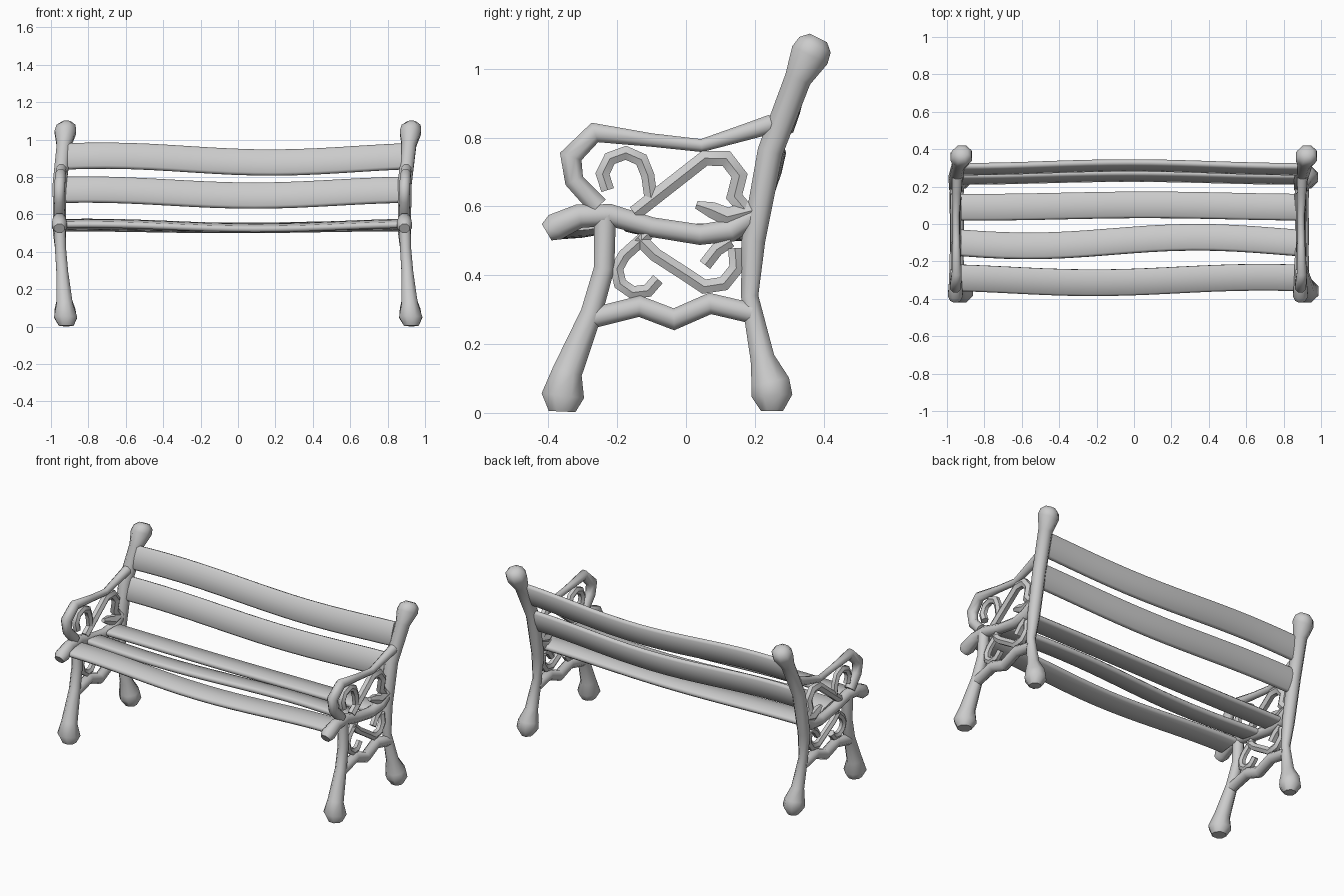
import bpy, bmesh, math
from mathutils import Vector

cube = bpy.data.objects.get("Cube")
if cube:
    bpy.data.objects.remove(cube, do_unlink=True)

grey = bpy.data.materials.new("plain_grey")
grey.use_nodes = True
GREY = (0.6, 0.6, 0.6, 1)
grey.diffuse_color = GREY
grey.node_tree.nodes["Principled BSDF"].inputs["Base Color"].default_value = GREY


def loft(name, rings):
    """Skin a list of equal-sized rings, cap both ends and smooth it."""
    bm = bmesh.new()
    loops = [[bm.verts.new(point) for point in ring] for ring in rings]
    count = len(loops[0])
    for lower, upper in zip(loops, loops[1:]):
        for i in range(count):
            j = (i + 1) % count
            bm.faces.new((lower[i], lower[j], upper[j], upper[i]))
    bm.faces.new(loops[0])
    bm.faces.new(loops[-1])
    bmesh.ops.recalc_face_normals(bm, faces=bm.faces)
    mesh = bpy.data.meshes.new(name)
    bm.to_mesh(mesh)
    bm.free()
    mesh.materials.append(grey)
    ob = bpy.data.objects.new(name, mesh)
    bpy.context.collection.objects.link(ob)
    bpy.ops.object.select_all(action='DESELECT')
    ob.select_set(True)
    bpy.context.view_layer.objects.active = ob
    bpy.ops.object.shade_smooth_by_angle(angle=math.radians(55))


def lean(z):
    """Sideways bow of an end frame: in at the seat, out at feet and top."""
    foot = max(0, 1 - 2 * z)
    top = max(0, 3 * z - 2.25)
    return 0.89 + 0.037 * (foot + top)


def bar(name, shift, path, radius, sides=8):
    """Bar along (y, z) points; radius is one value or one per point."""
    points = [Vector(p) for p in path]
    radii = radius if isinstance(radius, tuple) else (radius,) * len(points)
    last = len(points) - 1
    rings = []
    for i, (point, r) in enumerate(zip(points, radii)):
        before = (point - points[max(i - 1, 0)]).normalized()
        after = (points[min(i + 1, last)] - point).normalized()
        along = (before + after).normalized()
        side = Vector((-along.y, along.x))
        mitre = r / max(0.75, along.dot(before if i else after))
        ring = []
        for k in range(sides):
            a = math.tau * (k + 0.5) / sides
            y, z = point + side * (math.cos(a) * mitre)
            ring.append((lean(point.y) + shift + math.sin(a) * r, y, z))
        rings.append(ring)
    loft(name, rings)


def arc(y, z, size, start, end):
    """Points on a circular arc, angles in degrees."""
    steps = max(3, round(abs(end - start) / 45))
    angles = [math.radians(start + (end - start) * i / steps) for i in range(steps + 1)]
    return [(y + size * math.cos(a), z + size * math.sin(a)) for a in angles]


def end_frame(hand, shift):
    """One cast end: post, leg, rails, arm and scrollwork."""
    # Main members
    bar(hand + "_back_post", shift,
        [(.25, .006), (.25, .05), (.245, .09), (.222, .16), (.185, .34), (.196, .5),
         (.245, .76), (.325, .97), (.36, 1.04), (.375, 1.07), (.385, 1.09)],
        (.035, .064, .06, .038, .027, .037, .04, .042, .062, .055, .03))
    bar(hand + "_front_leg", shift,
        [(-.36, .004), (-.358, .05), (-.345, .12), (-.275, .29), (-.238, .42), (-.235, .58)],
        (.042, .067, .047, .034, .032, .034))
    bar(hand + "_seat_rail", shift,
        [(-.405, .525), (-.38, .54), (-.31, .572), (-.22, .575),
         (-.1, .54), (.04, .518), (.13, .53), (.21, .58)],
        (.03, .043, .037, .034, .031, .032, .035, .03))
    bar(hand + "_arm", shift,
        [(.25, .84), (.17, .815), (.045, .777), (-.1, .793), (-.265, .815),
         (-.335, .745), (-.325, .675), (-.255, .6)],
        (.03, .026, .02, .021, .029, .032, .029, .032))
    bar(hand + "_stretcher", shift,
        [(-.275, .275), (-.135, .31), (-.035, .272), (.07, .318), (.19, .29)], .032)
    # Scrollwork
    bar(hand + "_upper_brace", shift,
        [(-.15, .58)] + arc(.085, .675, .072, 115, -40) + [(.19, .57)], .025, 6)
    bar(hand + "_upper_hook", shift,
        [(.2, .59), (.12, .57), (.075, .59), (.03, .605)], (.03, .03, .027, .013), 6)
    bar(hand + "_upper_scroll", shift,
        [(-.1, .61)] + arc(-.177, .69, .066, 0, 220), .022, 6)
    bar(hand + "_lower_scroll", shift,
        [(-.11, .52)] + arc(-.14, .41, .062, 130, 340), .021, 6)
    bar(hand + "_lower_brace", shift,
        [(-.14, .51), (-.09, .46)] + arc(.07, .445, .08, 215, 385), .023, 6)
    bar(hand + "_lower_hook", shift,
        [(.13, .5), (.09, .475), (.055, .43)], .022, 6)


end_frame("left", 0)
end_frame("right", -1.845)


def slat(name, y, z, y_wave, z_wave, tilt):
    """Wavy plank along x; each wave is (sway, bow)."""
    angle = math.radians(tilt)
    across = Vector((0, math.cos(angle), math.sin(angle))) * 0.071
    up = Vector((0, -math.sin(angle), math.cos(angle))) * 0.017
    quarter = [(1, .4), (.85, 1), (0, 1.2)]
    half = quarter + [(-a, b) for a, b in quarter[1::-1]]
    outline = half + [(-a, -b) for a, b in half]
    steps = 16
    rings = []
    for i in range(steps + 1):
        t = i / steps
        sway, bow = math.sin(math.tau * t), math.sin(math.pi * t) ** 2
        centre = Vector((1.8 * t - 0.925,
                         y + y_wave[0] * sway + y_wave[1] * bow,
                         z + z_wave[0] * sway + z_wave[1] * bow))
        rings.append([centre + across * a + up * b for a, b in outline])
    loft(name, rings)


# Seat slats
slat("front_seat_slat", -.288, .552, (-.009, -.023), (.005, -.022), 7)
slat("middle_seat_slat", -.101, .542, (-.022, .014), (0, -.012), -9)
slat("rear_seat_slat", .09, .53, (-.002, .012), (0, -.01), -3)

# Back slats
slat("lower_back_slat", .243, .732, (0, .015), (.006, -.03), 74)
slat("upper_back_slat", .293, .91, (0, .02), (.012, -.028), 74)
